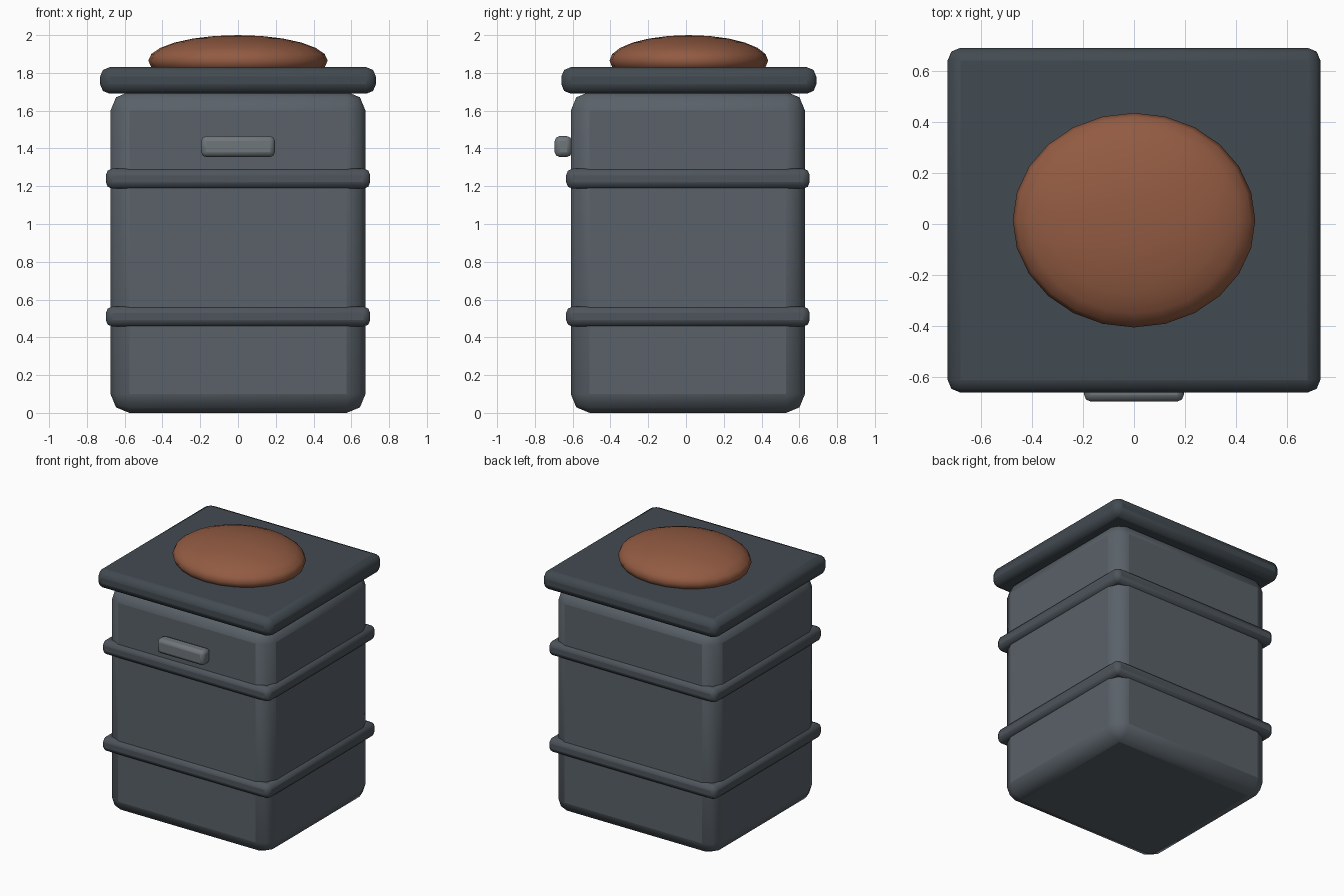
import bpy, math

if "Cube" in bpy.data.objects:
    bpy.data.objects.remove(bpy.data.objects["Cube"])

def mat(name, rgb):
    m = bpy.data.materials.new(name)
    m.diffuse_color = (*rgb, 1)
    m.use_nodes = True
    m.node_tree.nodes["Principled BSDF"].inputs["Base Color"].default_value = m.diffuse_color
    return m

steel = mat("steel", (0.10, 0.12, 0.14))
dark_steel = mat("dark_steel", (0.055, 0.07, 0.083))
band_steel = mat("band_steel", (0.075, 0.09, 0.105))
light_metal = mat("light_metal", (0.16, 0.18, 0.195))
rust = mat("rust", (0.29, 0.105, 0.055))

def finish(ob, name, material):
    ob.name = name
    ob.data.materials.append(material)
    bpy.ops.object.transform_apply(location=False, rotation=False, scale=True)

def box(name, lo, hi, bevel, material):
    """Rounded box between two corners."""
    bpy.ops.mesh.primitive_cube_add(size=1, location=[(a + b) / 2 for a, b in zip(lo, hi)])
    ob = bpy.context.object
    ob.scale = [b - a for a, b in zip(lo, hi)]
    finish(ob, name, material)
    mod = ob.modifiers.new("round", 'BEVEL')
    mod.width = bevel
    mod.segments = 2
    bpy.ops.object.shade_smooth_by_angle(angle=math.radians(50))
    return ob

# Main bin body
box("body", (-0.675, -0.61, 0), (0.675, 0.63, 1.70), 0.10, steel)

# Two raised bands
for name, z in (("lower_band", 0.51), ("upper_band", 1.24)):
    box(name, (-0.70, -0.635, z - 0.053), (0.70, 0.655, z + 0.053), 0.035, band_steel)

# Overhanging lid
box("lid", (-0.73, -0.66, 1.69), (0.73, 0.69, 1.83), 0.05, dark_steel)

# Front handle
box("handle", (-0.195, -0.695, 1.355), (0.195, -0.605, 1.465), 0.025, light_metal)

# Shallow domed cushion on the lid
bpy.ops.mesh.primitive_uv_sphere_add(segments=24, ring_count=12, radius=1, location=(0, 0.015, 1.865))
dome = bpy.context.object
dome.scale = (0.475, 0.42, 0.135)
finish(dome, "dome", rust)
bpy.ops.object.shade_smooth_by_angle(angle=math.radians(50))
